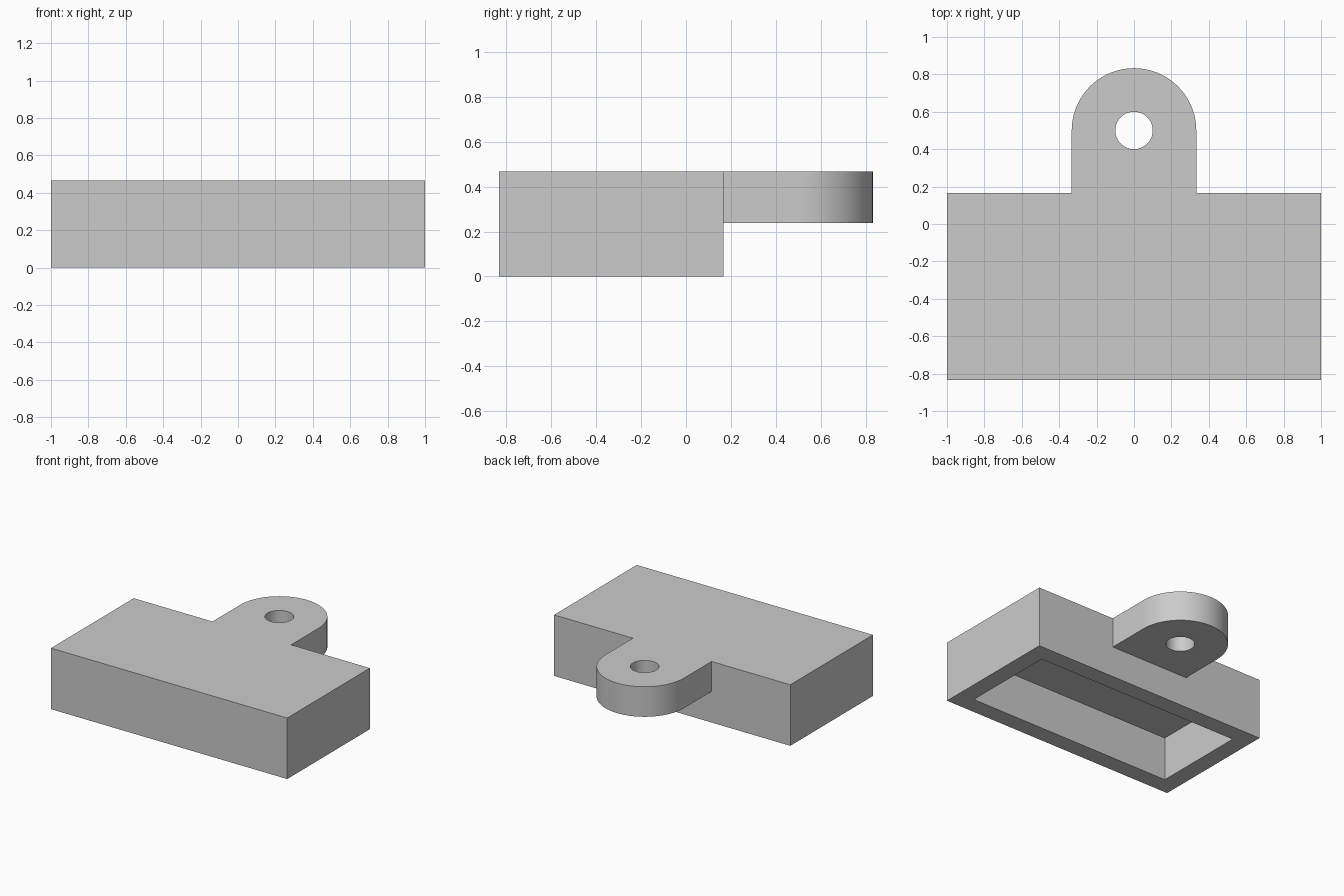
import bpy, bmesh, math

cube = bpy.data.objects.get("Cube")
if cube:
    bpy.data.objects.remove(cube, do_unlink=True)

grey = bpy.data.materials.new("plain grey")
grey.use_nodes = True
COLOUR = (0.6, 0.6, 0.6, 1)
grey.diffuse_color = COLOUR
grey.node_tree.nodes["Principled BSDF"].inputs["Base Color"].default_value = COLOUR

TOP = 0.467
BACK = 0.167
FRONT = -0.833
WALL = 0.133
TAB_Y, TAB_R, TAB_Z = 0.5, 0.333, 0.237


def prism(name, outline, low, high):
    """Extrude a counter-clockwise xy outline from low to high."""
    bm = bmesh.new()
    base = bm.faces.new([bm.verts.new((x, y, low)) for x, y in outline])
    raised = bmesh.ops.extrude_face_region(bm, geom=[base], use_keep_orig=True)["geom"]
    bmesh.ops.translate(bm, vec=(0, 0, high - low),
                        verts=[v for v in raised if isinstance(v, bmesh.types.BMVert)])
    bmesh.ops.recalc_face_normals(bm, faces=bm.faces)
    mesh = bpy.data.meshes.new(name)
    bm.to_mesh(mesh)
    bm.free()
    mesh.materials.append(grey)
    obj = bpy.data.objects.new(name, mesh)
    bpy.context.collection.objects.link(obj)
    return obj


def rectangle(x, y0, y1):
    return [(-x, y0), (x, y0), (x, y1), (-x, y1)]


def arc(radius, sweep, steps):
    return [(radius * math.cos(sweep * i / steps), TAB_Y + radius * math.sin(sweep * i / steps))
            for i in range(steps + 1)]


def combine(target, other, operation):
    """Apply a boolean and discard the helper solid."""
    mod = target.modifiers.new(operation.lower(), 'BOOLEAN')
    mod.operation = operation
    mod.solver = 'EXACT'
    mod.object = other
    bpy.context.view_layer.objects.active = target
    bpy.ops.object.modifier_apply(modifier=mod.name)
    bpy.data.objects.remove(other, do_unlink=True)


# Rectangular block
body = prism("housing_with_mounting_tab", rectangle(1, FRONT, BACK), 0, TOP)

# Rounded rear tab, rooted inside the back wall
root = BACK - WALL / 2
tab_outline = [(-TAB_R, root), (TAB_R, root)] + arc(TAB_R, math.pi, 48)
combine(body, prism("tab", tab_outline, TAB_Z, TOP), 'UNION')

# Open cavity underneath
cavity = rectangle(1 - WALL, FRONT + WALL, BACK - WALL)
combine(body, prism("cavity", cavity, -0.1, TOP - WALL), 'DIFFERENCE')

# Bolt hole through the tab
hole = arc(0.1, 2 * math.pi, 48)[:-1]
combine(body, prism("hole", hole, 0.1, 0.6), 'DIFFERENCE')

# Smooth curved walls, crisp corners
bpy.ops.object.select_all(action='DESELECT')
body.select_set(True)
bpy.context.view_layer.objects.active = body
bpy.ops.object.shade_smooth_by_angle(angle=math.radians(30))
